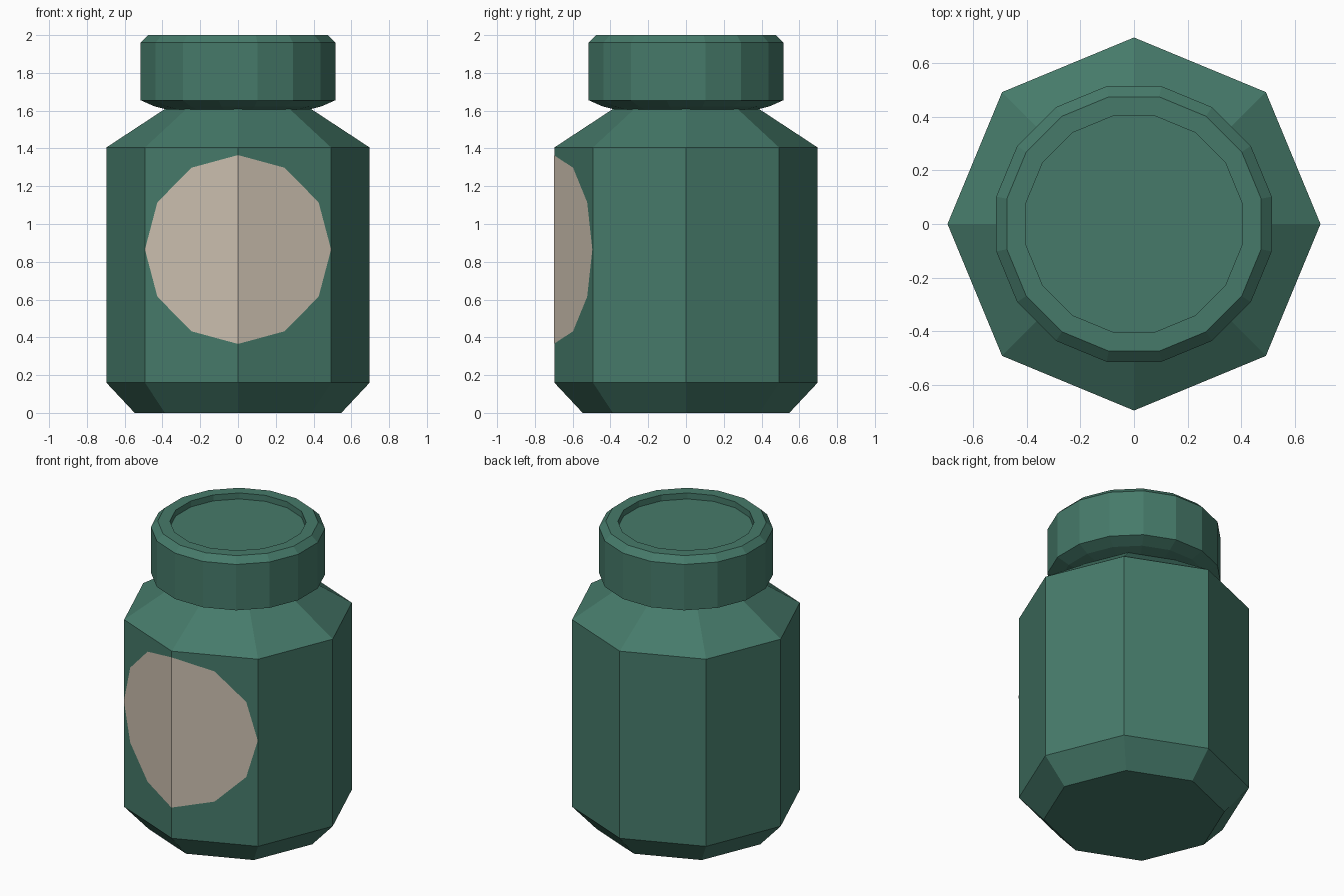
import bpy, bmesh, math

if "Cube" in bpy.data.objects:
    bpy.data.objects.remove(bpy.data.objects["Cube"])

def material(name, rgb):
    m = bpy.data.materials.new(name)
    m.diffuse_color = (*rgb, 1)
    m.use_nodes = True
    m.node_tree.nodes["Principled BSDF"].inputs["Base Color"].default_value = m.diffuse_color
    return m

green = material("bottle green", (0.061, 0.195, 0.144))
beige = material("label beige", (0.60, 0.52, 0.43))

def finish(name, bm, mat):
    me = bpy.data.meshes.new(name)
    bm.to_mesh(me)
    bm.free()
    me.materials.append(mat)
    ob = bpy.data.objects.new(name, me)
    bpy.context.collection.objects.link(ob)
    return ob

def lathe(name, profile, sides, turn, mat):
    """Revolve (radius, z) points into a closed faceted solid."""
    bm = bmesh.new()
    rings = [[bm.verts.new((r * math.cos(turn + i * math.tau / sides),
                            r * math.sin(turn + i * math.tau / sides), z))
              for i in range(sides)] for r, z in profile]
    for a, b in zip(rings, rings[1:]):
        for i in range(sides):
            j = (i + 1) % sides
            bm.faces.new((a[i], a[j], b[j], b[i]))
    bm.faces.new(rings[0][::-1])
    bm.faces.new(rings[-1])
    return finish(name, bm, mat)

# Eight-sided jar body with chamfered base and sloping shoulder
R = 0.697
lathe("jar_body", [(0.547, 0), (R, 0.16), (R, 1.405), (0.385, 1.61)], 8, 0, green)

# Sixteen-sided lid with rounded underside, bevelled rim and recessed top
k = 1 / math.cos(math.pi / 16)
lid = [(0.37, 1.605), (0.44, 1.622), (0.515, 1.655), (0.515, 1.96),
       (0.475, 2.0), (0.403, 2.0), (0.403, 1.96)]
lathe("lid", [(r * k, z) for r, z in lid], 16, math.pi / 16, green)

# Twelve-sided label folded over the front corner of the body
bm = bmesh.new()
half_w = R * math.cos(math.pi / 4)
slope = math.tan(math.pi / 8)
pts = []
for i in range(12):
    a = math.pi / 2 + i * math.tau / 12
    x = half_w * math.cos(a)
    pts.append(bm.verts.new((x, -(R - abs(x) * slope) - 0.003,
                             0.865 + 0.5 * math.sin(a))))
bm.faces.new(pts[:7])
bm.faces.new(pts[6:] + pts[:1])
finish("label", bm, beige)
